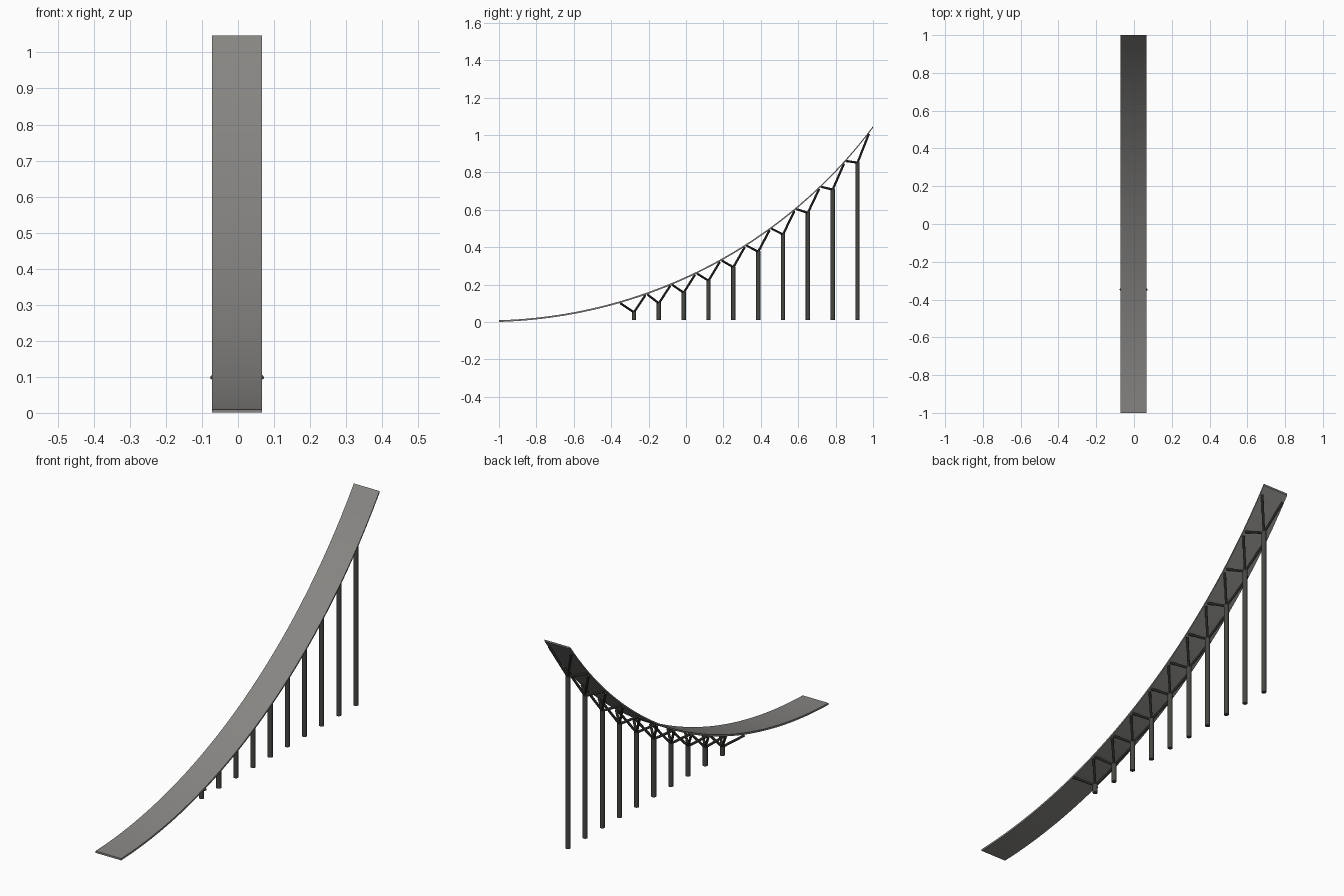
import bpy, math
from mathutils import Vector

if "Cube" in bpy.data.objects:
    bpy.data.objects.remove(bpy.data.objects["Cube"])


def material(name, col):
    m = bpy.data.materials.new(name)
    m.diffuse_color = (*col, 1)
    m.use_nodes = True
    m.node_tree.nodes["Principled BSDF"].inputs["Base Color"].default_value = m.diffuse_color
    return m


DECK = material("deck grey", (0.245, 0.24, 0.23))
STEEL = material("dark steel", (0.062, 0.062, 0.056))
CX, HALF_W, THICK = -0.0025, 0.0695, 0.009


# Circle through three points of the deck's top line (y, z)
def circle(a, b, c):
    (x1, y1), (x2, y2), (x3, y3) = a, b, c
    d = 2 * (x1 * (y2 - y3) + x2 * (y3 - y1) + x3 * (y1 - y2))
    s1, s2, s3 = x1 * x1 + y1 * y1, x2 * x2 + y2 * y2, x3 * x3 + y3 * y3
    u = (s1 * (y2 - y3) + s2 * (y3 - y1) + s3 * (y1 - y2)) / d
    v = (s1 * (x3 - x2) + s2 * (x1 - x3) + s3 * (x2 - x1)) / d
    return u, v, math.hypot(x1 - u, y1 - v)


CY, CZ, R = circle((-1, 0.0095), (0.05, 0.265), (1, 1.047))


def deck_z(y):
    return CZ - math.sqrt(R * R - (y - CY) ** 2)


# Curved deck: a swept thin rectangle
def build_deck(n=40):
    verts, faces = [], []
    for i in range(n + 1):
        y = -1 + 2 * i / n
        z = deck_z(y)
        dz = THICK
        for x, zz in ((-HALF_W, z), (HALF_W, z), (HALF_W, z - dz), (-HALF_W, z - dz)):
            verts.append((CX + x, y, zz))
    for i in range(n):
        a, b = 4 * i, 4 * i + 4
        for k in range(4):
            j = (k + 1) % 4
            faces.append((a + k, a + j, b + j, b + k))
    faces += [(3, 2, 1, 0), tuple(4 * n + k for k in range(4))]
    me = bpy.data.meshes.new("curved_deck")
    me.from_pydata(verts, [], faces)
    me.materials.append(DECK)
    ob = bpy.data.objects.new("curved_deck", me)
    bpy.context.collection.objects.link(ob)
    bpy.context.view_layer.objects.active = ob
    ob.select_set(True)
    bpy.ops.object.mode_set(mode='EDIT')
    bpy.ops.mesh.select_all(action='SELECT')
    bpy.ops.mesh.normals_make_consistent(inside=False)
    bpy.ops.object.mode_set(mode='OBJECT')
    bpy.ops.object.shade_smooth_by_angle()


# Round bar between two points
def rod(name, a, b, r, sides):
    a, b = Vector(a), Vector(b)
    bpy.ops.mesh.primitive_cylinder_add(vertices=sides, radius=r, depth=(b - a).length,
                                        location=(a + b) / 2)
    ob = bpy.context.object
    ob.name = name
    ob.rotation_euler = (b - a).to_track_quat('Z', 'Y').to_euler()
    ob.data.materials.append(STEEL)
    bpy.ops.object.shade_smooth_by_angle()


build_deck()

# Ten posts, each with four branches spreading to the deck's underside
tops = [0.056, 0.104, 0.161, 0.225, 0.297, 0.380, 0.472, 0.588, 0.712, 0.856]
for i, top in enumerate(tops):
    y = -0.278 + i * 0.1328
    rod(f"post_{i}", (CX, y, 0.012), (CX, y, top), 0.0115, 16)
    for sy in (-1, 1):
        first = i == 0 and sy < 0
        ty = y + sy * (0.072 if first else 0.06)
        for sx in (-1, 1):
            tx = CX + sx * (0.07 if first else 0.06)
            rod(f"branch_{i}", (CX, y, top - 0.004), (tx, ty, deck_z(ty) - THICK - 0.003), 0.006, 10)
